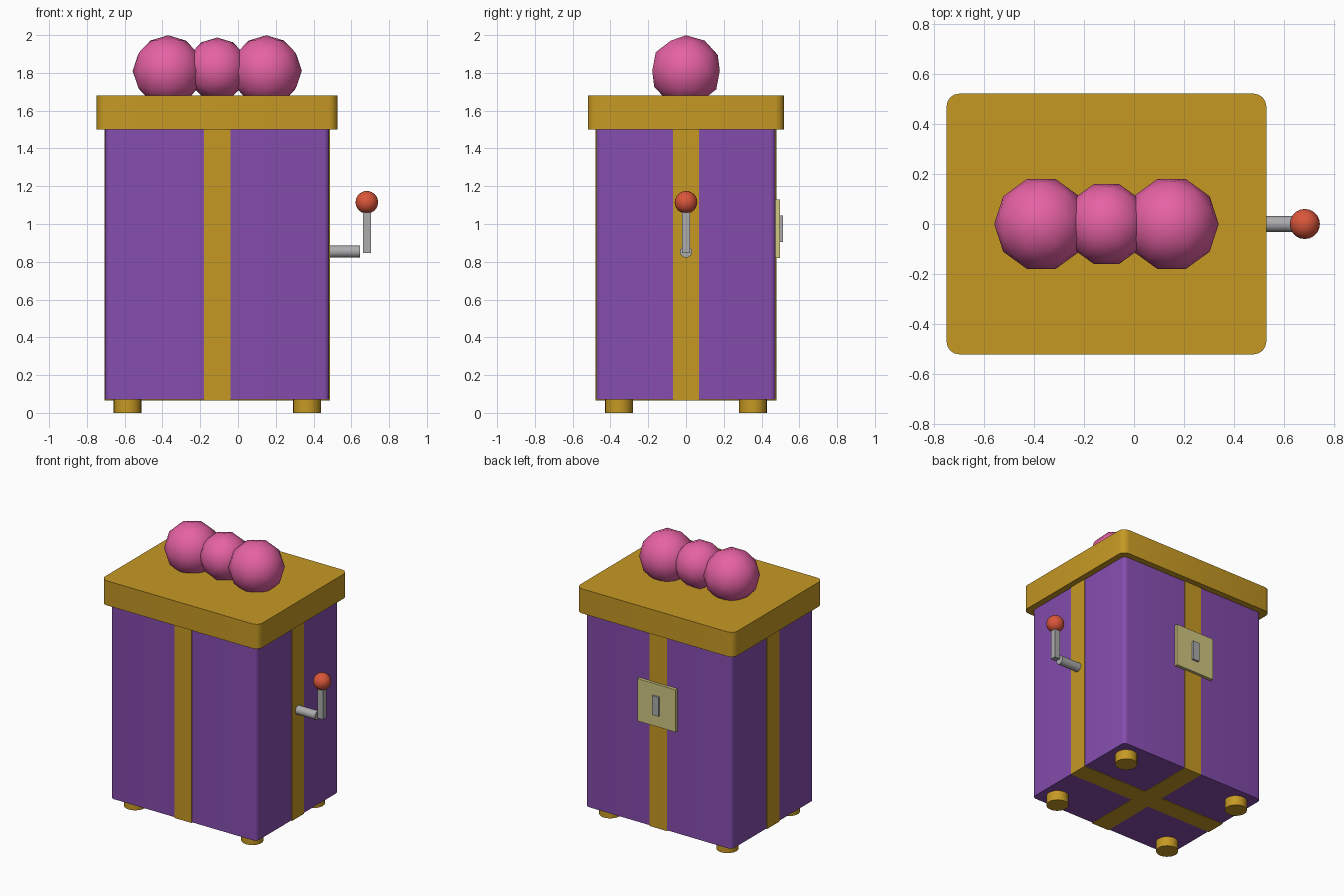
import bpy, bmesh, math
from mathutils import Matrix, Vector

cube = bpy.data.objects.get("Cube")
if cube:
    bpy.data.objects.remove(cube, do_unlink=True)


def material(name, rgb):
    """Flat colour given as 0-255 sRGB, stored as linear."""
    lin = [((c / 255 + 0.055) / 1.055) ** 2.4 for c in rgb] + [1]
    m = bpy.data.materials.new(name)
    m.use_nodes = True
    m.diffuse_color = lin
    m.node_tree.nodes["Principled BSDF"].inputs["Base Color"].default_value = lin
    return m


gold = material("gold", (198, 153, 36))
purple = material("purple", (133, 77, 174))
pink = material("pink", (230, 98, 164))
red = material("red", (218, 86, 58))
grey = material("grey", (172, 172, 174))
brass = material("pale brass", (208, 199, 130))


def finish(bm, name, mat, smooth=True):
    mesh = bpy.data.meshes.new(name)
    bm.to_mesh(mesh)
    bm.free()
    mesh.materials.append(mat)
    obj = bpy.data.objects.new(name, mesh)
    bpy.context.collection.objects.link(obj)
    if smooth:
        bpy.ops.object.select_all(action="DESELECT")
        obj.select_set(True)
        bpy.context.view_layer.objects.active = obj
        bpy.ops.object.shade_smooth_by_angle(angle=math.radians(50))
    return obj


def box(name, mat, centre, size, corner=0):
    """Box with optionally rounded upright corners."""
    bm = bmesh.new()
    bmesh.ops.create_cube(bm, size=1)
    bmesh.ops.scale(bm, vec=size, verts=bm.verts)
    bmesh.ops.translate(bm, vec=centre, verts=bm.verts)
    if corner:
        upright = [e for e in bm.edges
                   if abs(e.verts[0].co.z - e.verts[1].co.z) > 1e-4]
        bmesh.ops.bevel(bm, geom=upright, offset=corner, segments=4,
                        profile=0.5, affect="EDGES")
    return finish(bm, name, mat, corner > 0)


def cylinder(name, mat, centre, radius, depth, axis="Z", sides=20):
    bm = bmesh.new()
    turn = Matrix.Rotation(math.pi / 2, 4, "Y") if axis == "X" else Matrix()
    bmesh.ops.create_cone(bm, cap_ends=True, segments=sides, radius1=radius,
                          radius2=radius, depth=depth,
                          matrix=Matrix.Translation(centre) @ turn)
    return finish(bm, name, mat)


def ball(name, mat, centre, radius, detail):
    bm = bmesh.new()
    bmesh.ops.create_icosphere(
        bm, subdivisions=detail, radius=radius,
        matrix=Matrix.Translation(centre) @ Matrix.Rotation(math.pi / 2, 4, "Z"))
    return finish(bm, name, mat)


CX = -0.11          # middle of the box
HX, HY = 0.593, 0.475
LOW, HIGH = 0.07, 1.5
MID = (LOW + HIGH) / 2
TALL = HIGH - LOW

# Box body and lid
box("body", purple, (CX, 0, MID), (2 * HX, 2 * HY, TALL), 0.03)
box("lid", gold, (CX, 0, 1.59), (1.276, 1.04, 0.18), 0.05)

# Ribbons wrapped around the body and crossing underneath
lip = 0.004
box("front_back_ribbon", gold, (CX, 0, MID - lip / 2),
    (0.14, 2 * (HY + lip), TALL + lip))
box("side_ribbon", gold, (CX, 0, MID - lip / 2),
    (2 * (HX + lip), 0.14, TALL + lip))

# Feet
for sx, side in ((-1, "right"), (1, "left")):
    for sy, end in ((-1, "front"), (1, "back")):
        cylinder(f"{end}_{side}_foot", gold,
                 (CX + sx * 0.475, sy * 0.355, 0.04), 0.074, 0.08)

# Crank on the left side
cylinder("crank_axle", grey, (0.56, 0, 0.854), 0.032, 0.17, "X", 16)
box("crank_arm", grey, (0.682, 0, 0.97), (0.042, 0.042, 0.246))
ball("crank_knob", red, (0.682, 0, 1.115), 0.06, 3)

# Lock plate and keyhole bar on the back
box("lock_plate", brass, (CX, 0.486, 0.975), (0.31, 0.025, 0.31))
box("keyhole_bar", grey, (CX, 0.5, 0.975), (0.052, 0.026, 0.14))

# Bow made of three overlapping balls
for name, dx, z, r in (("bow_right", -0.26, 1.811, 0.188),
                       ("bow_knot", 0, 1.82, 0.167),
                       ("bow_left", 0.26, 1.811, 0.188)):
    ball(name, pink, (CX + dx, 0, z), r, 2)
